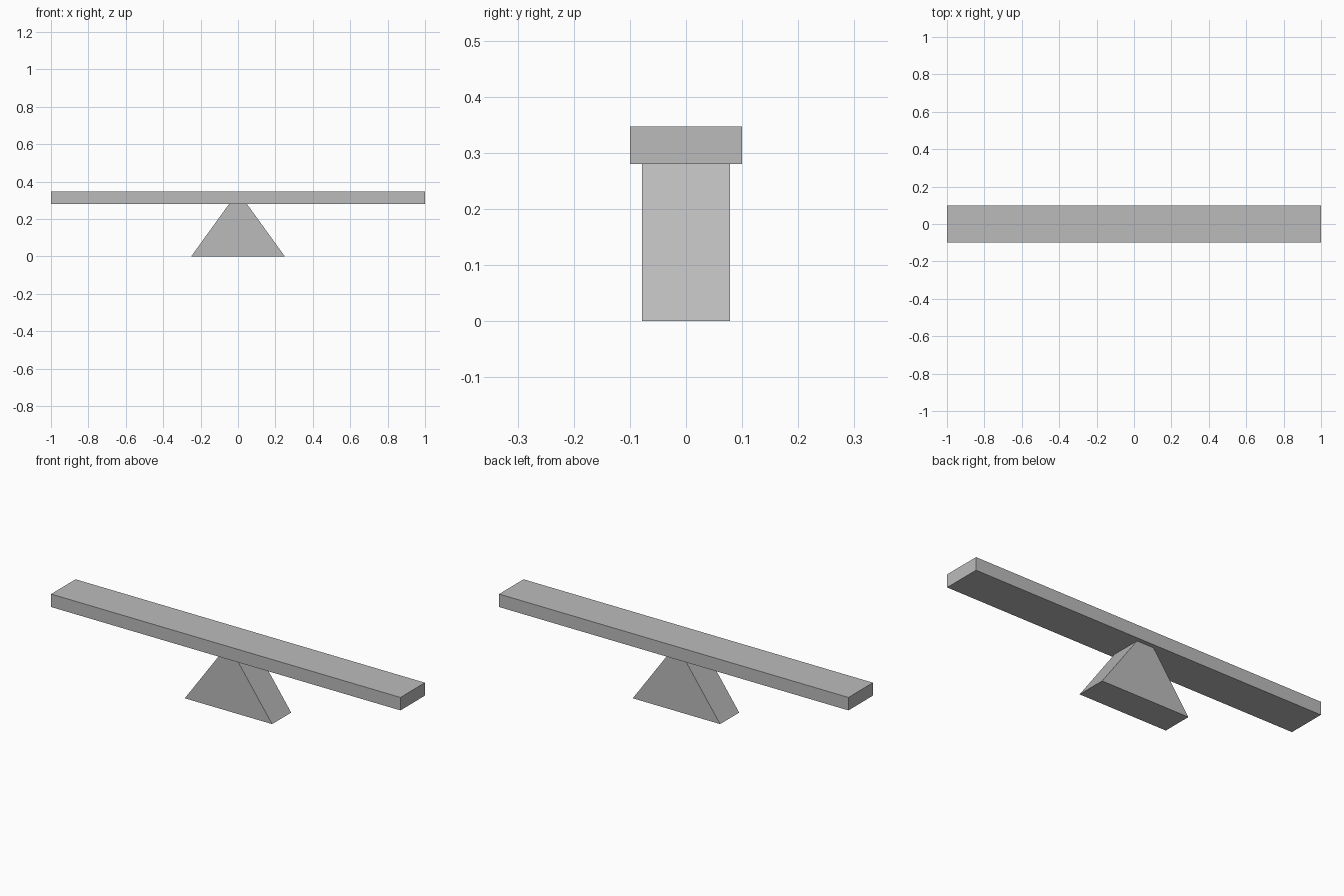
import bpy
import bmesh

if "Cube" in bpy.data.objects:
    bpy.data.objects.remove(bpy.data.objects["Cube"])

grey = bpy.data.materials.new("plain grey")
grey.diffuse_color = (0.5, 0.5, 0.5, 1.0)
grey.use_nodes = True
grey.node_tree.nodes["Principled BSDF"].inputs["Base Color"].default_value = grey.diffuse_color


def extrude_profile(name, profile, half_depth):
    """Sweep an x-z outline along y, centred on y = 0."""
    bm = bmesh.new()
    face = bm.faces.new([bm.verts.new((x, -half_depth, z)) for x, z in profile])
    swept = bmesh.ops.extrude_face_region(bm, geom=[face])["geom"]
    verts = [g for g in swept if isinstance(g, bmesh.types.BMVert)]
    bmesh.ops.translate(bm, vec=(0, 2 * half_depth, 0), verts=verts)
    bmesh.ops.recalc_face_normals(bm, faces=bm.faces)
    mesh = bpy.data.meshes.new(name)
    bm.to_mesh(mesh)
    bm.free()
    mesh.materials.append(grey)
    obj = bpy.data.objects.new(name, mesh)
    bpy.context.collection.objects.link(obj)
    return obj


BOARD_BOTTOM, BOARD_TOP = 0.28, 0.347

# Long balancing board
extrude_profile("board", [(-1, BOARD_BOTTOM), (1, BOARD_BOTTOM),
                          (1, BOARD_TOP), (-1, BOARD_TOP)], 0.1)

# Wedge support, cut flat where it meets the board
extrude_profile("pivot_wedge", [(-0.25, 0), (0.25, 0),
                                (0.048, BOARD_BOTTOM), (-0.048, BOARD_BOTTOM)], 0.078)
